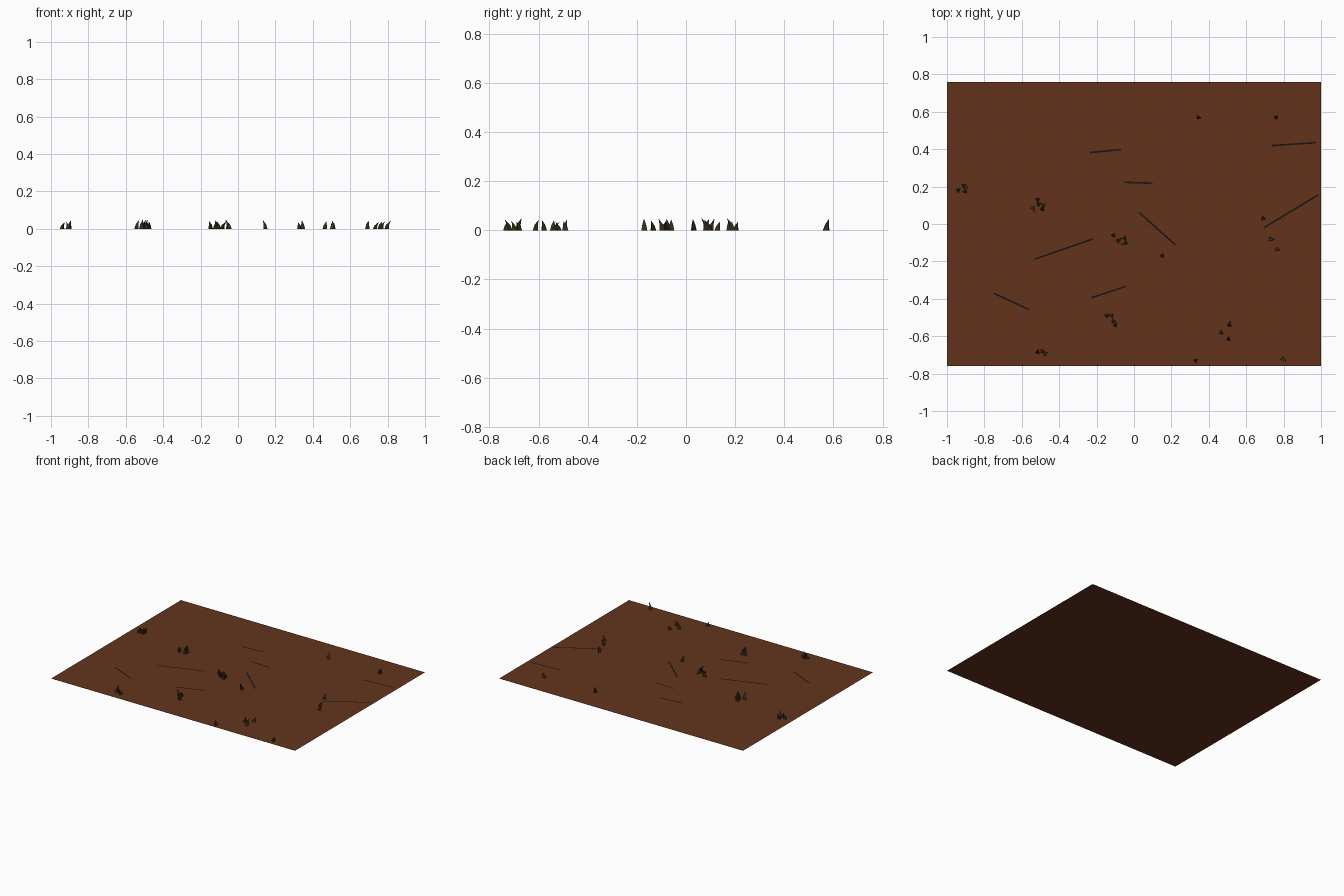
import bpy, bmesh, math, random
from mathutils import Vector

if "Cube" in bpy.data.objects:
    bpy.data.objects.remove(bpy.data.objects["Cube"])

random.seed(4)

def material(name, color):
    m = bpy.data.materials.new(name)
    m.diffuse_color = (*color, 1)
    m.use_nodes = True
    m.node_tree.nodes["Principled BSDF"].inputs["Base Color"].default_value = m.diffuse_color
    return m

SOIL = material("soil", (0.125, 0.034, 0.012))
CRACK = material("crack", (0.012, 0.007, 0.005))
GRASS = material("grass", (0.035, 0.027, 0.009))

def make_object(name, bm, mat):
    me = bpy.data.meshes.new(name)
    bm.to_mesh(me)
    bm.free()
    me.materials.append(mat)
    ob = bpy.data.objects.new(name, me)
    bpy.context.collection.objects.link(ob)
    return ob

# Flat rectangle of earth
bm = bmesh.new()
bm.faces.new([bm.verts.new((x, y, 0)) for x, y in
              ((-1, -0.76), (1, -0.76), (1, 0.76), (-1, 0.76))])
make_object("ground", bm, SOIL)

# Thin dark cracks lying just above the earth: start and end points
cracks = [(-0.235, 0.382, -0.07, 0.398), (-0.053, 0.223, 0.10, 0.218),
          (0.027, 0.062, 0.222, -0.112), (-0.53, -0.188, -0.22, -0.08),
          (-0.75, -0.37, -0.56, -0.458), (-0.23, -0.395, -0.043, -0.333),
          (0.695, -0.02, 0.987, 0.157), (0.738, 0.419, 0.973, 0.435)]
bm = bmesh.new()
for x0, y0, x1, y1 in cracks:
    a, b = Vector((x0, y0, 0.004)), Vector((x1, y1, 0.004))
    d = (b - a).normalized()
    side = Vector((-d.y, d.x, 0)) * 0.0045
    bm.faces.new([bm.verts.new(p) for p in (a - side, b - side, b + side, a + side)])
make_object("ground_cracks", bm, CRACK)

# Three-sided grass blade, tapering and bending over toward its tip
def blade(bm, x, y, height):
    heading = random.uniform(0, math.tau)
    lean = Vector((math.cos(heading), math.sin(heading), 0)) * random.uniform(0.008, 0.03)
    rings = []
    for t, r in ((0, 0.014), (0.5, 0.009)):
        c = Vector((x, y, height * t)) + lean * t * t
        rings.append([bm.verts.new(c + Vector((math.cos(heading + k * math.tau / 3) * r,
                                               math.sin(heading + k * math.tau / 3) * r, 0)))
                      for k in range(3)])
    tip = bm.verts.new(Vector((x, y, height)) + lean)
    for k in range(3):
        n = (k + 1) % 3
        bm.faces.new((rings[0][k], rings[0][n], rings[1][n], rings[1][k]))
        bm.faces.new((rings[1][k], rings[1][n], tip))

# Tufts: blade root positions
tufts = [[(-0.94, 0.18), (-0.91, 0.205), (-0.90, 0.19), (-0.905, 0.175)],
         [(-0.515, 0.13), (-0.54, 0.085), (-0.49, 0.08), (-0.485, 0.10), (-0.51, 0.105)],
         [(-0.11, -0.06), (-0.085, -0.09), (-0.05, -0.075), (-0.045, -0.10)],
         [(0.15, -0.17)],
         [(-0.145, -0.49), (-0.12, -0.49), (-0.11, -0.52), (-0.10, -0.54)],
         [(-0.515, -0.685), (-0.49, -0.68), (-0.475, -0.695)],
         [(0.465, -0.58), (0.51, -0.54), (0.505, -0.615)],
         [(0.33, -0.73)], [(0.795, -0.72)],
         [(0.69, 0.03), (0.73, -0.08), (0.765, -0.135)],
         [(0.345, 0.57)], [(0.76, 0.57)]]
for i, roots in enumerate(tufts, 1):
    bm = bmesh.new()
    for x, y in roots:
        blade(bm, x, y, random.uniform(0.032, 0.05))
    make_object(f"grass_tuft_{i}", bm, GRASS)
